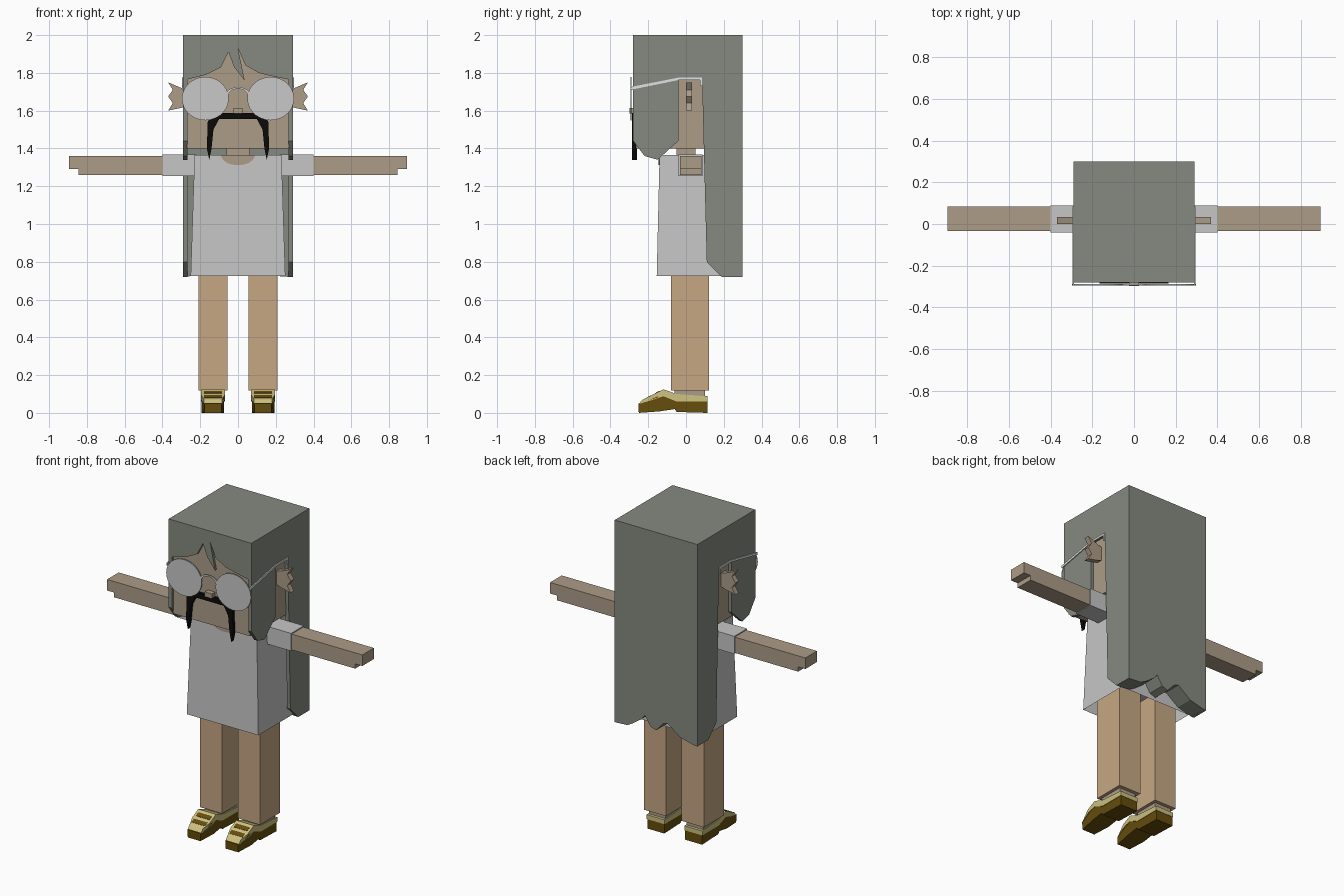
import bpy, bmesh, math

cube = bpy.data.objects.get("Cube")
if cube:
    bpy.data.objects.remove(cube, do_unlink=True)


def material(name, code):
    srgb = [int(code[i:i + 2], 16) / 255 for i in (0, 2, 4)]
    rgba = [c / 12.92 if c < 0.04 else ((c + 0.055) / 1.055) ** 2.4 for c in srgb] + [1]
    m = bpy.data.materials.new(name)
    m.use_nodes = True
    m.diffuse_color = rgba
    bsdf = m.node_tree.nodes["Principled BSDF"]
    bsdf.inputs["Base Color"].default_value = rgba
    bsdf.inputs["Roughness"].default_value = 0.9
    return m


HAIR = material("grey_hair", "868A80")
SKIN = material("skin", "AC9C87")
LEG = material("leg_tan", "C6A784")
CLOTH = material("pale_cloth", "C6C6C6")
LENS = material("lens_grey", "C8C8C8")
WIRE = material("wire_white", "E2E2E2")
BLACK = material("moustache_black", "0A0A0A")
SOLE = material("shoe_brown", "664D0C")
TRIM = material("shoe_cream", "CBC080")


def prism(name, pts, axis, lo, hi, mat, edit=None):
    """Extrude a profile along x (y, z points) or y (x, z points)."""
    bm = bmesh.new()
    place = (lambda a, b, d: (d, a, b)) if axis == "x" else (lambda a, b, d: (a, d, b))
    face = bm.faces.new([bm.verts.new(place(a, b, lo)) for a, b in pts])
    ext = bmesh.ops.extrude_face_region(bm, geom=[face])
    new = [v for v in ext["geom"] if isinstance(v, bmesh.types.BMVert)]
    shift = (hi - lo, 0, 0) if axis == "x" else (0, hi - lo, 0)
    bmesh.ops.translate(bm, verts=new, vec=shift)
    if not any(f.normal.dot(shift) < 0 and len(f.verts) == len(pts) for f in bm.faces):
        bm.faces.ensure_lookup_table()
    if edit:
        edit(bm)
    bmesh.ops.recalc_face_normals(bm, faces=bm.faces)
    mesh = bpy.data.meshes.new(name)
    bm.to_mesh(mesh)
    bm.free()
    mesh.materials.append(mat)
    ob = bpy.data.objects.new(name, mesh)
    bpy.context.collection.objects.link(ob)
    return ob


def box(name, x, y, z, mat, edit=None):
    pts = [(y[0], z[0]), (y[1], z[0]), (y[1], z[1]), (y[0], z[1])]
    return prism(name, pts, "x", x[0], x[1], mat, edit)


def pair(name, pts, axis, lo, hi, mat, edit=None):
    """Left part on +x and its mirror on -x."""
    for side, s in (("left", 1), ("right", -1)):
        if axis == "x":
            prism(f"{side}_{name}", pts, "x", s * lo, s * hi, mat, edit)
        else:
            prism(f"{side}_{name}", [(s * a, b) for a, b in pts], "y", lo, hi, mat, edit)


def rect(a, b, c, d):
    return [(a, c), (b, c), (b, d), (a, d)]


def ellipse(cx, cz, rx, rz, n=28, start=0, sweep=2 * math.pi, closed=True):
    steps = n if closed else n - 1
    return [(cx + rx * math.cos(start + sweep * i / steps),
             cz + rz * math.sin(start + sweep * i / steps)) for i in range(n)]


# Head, neck and nose
box("head", (-.27, .27), (-.265, .19), (1.4, 1.96), SKIN)
box("neck", (-.06, .06), (-.05, .05), (1.34, 1.42), SKIN)
box("nose", (-.025, .025), (-.298, -.26), (1.585, 1.615), SKIN)

# Hair: crown, fringe, side panels and long back
box("hair_crown", (-.27, .27), (-.28, .3), (1.95, 2), HAIR)
fringe = [(-.27, 2), (-.27, 1.765), (-.17, 1.79), (-.09, 1.83), (-.05, 1.91), (-.02, 1.83),
          (.035, 1.76), (0, 1.93), (.04, 1.84), (.11, 1.8), (.17, 1.785), (.27, 1.765), (.27, 2)]
prism("hair_fringe", fringe, "y", -.28, -.262, HAIR)
side_hair = [(-.28, 2), (-.28, 1.44), (-.22, 1.36), (-.15, 1.34), (-.04, 1.44), (-.04, 1.77),
             (.085, 1.77), (.11, .8), (.19, .72), (.3, .72), (.3, 2)]
pair("side_hair", side_hair, "x", .268, .29, HAIR)
back_hair = [(-.27, 2), (-.27, .72), (-.17, .745), (-.08, .81), (-.05, .8), (0, .745), (.04, .76),
             (.078, .82), (.1, .79), (.156, .75), (.2, .725), (.27, .72), (.27, 2)]
prism("back_hair", back_hair, "y", .19, .3, HAIR)

# Spiky ears
ear = [(.26, 1.71), (.3, 1.72), (.37, 1.75), (.345, 1.71), (.37, 1.675), (.345, 1.64),
       (.37, 1.6), (.3, 1.615), (.26, 1.63)]
pair("ear", ear, "y", 0, .033, SKIN)

# Moustache
half = [(.1, 1.588), (.16, 1.545), (.165, 1.4), (.152, 1.34), (.14, 1.4), (.13, 1.5), (.1, 1.555)]
prism("moustache", half + [(-a, b) for a, b in reversed(half)], "y", -.285, -.26, BLACK)

# Glasses
pair("lens", ellipse(.173, 1.664, .124, .115), "y", -.295, -.288, LENS)
temple = [(-.295, 1.71), (-.04, 1.762), (.075, 1.762), (.075, 1.73), (.085, 1.73), (.085, 1.775),
          (-.04, 1.775), (-.295, 1.725)]
pair("temple", temple, "x", .288, .296, WIRE)
arch = ellipse(0, 1.69, .06, .035, 8, 0, math.pi, False)
prism("bridge", arch + [(a * .85, b - .008) for a, b in reversed(arch)], "y", -.295, -.288, WIRE)


# Dress, widening to a hollow hem
def shape_dress(bm):
    for v in bm.verts:
        if v.co.z < 1:
            v.co.x *= 1.09
            v.co.y += -.015 if v.co.y < 0 else .02
    hem = min(bm.faces, key=lambda f: f.calc_center_median().z)
    bmesh.ops.inset_region(bm, faces=[hem], thickness=.012)
    bmesh.ops.translate(bm, verts=hem.verts, vec=(0, 0, .1))


box("dress", (-.23, .23), (-.14, .17), (.725, 1.365), CLOTH, shape_dress)
neckline = ellipse(0, 1.366, .09, .055, 12, math.pi, math.pi, False)
prism("neckline", neckline, "y", -.145, -.139, SKIN)

# Sleeves and arms with stepped fingertips
pair("sleeve", rect(.22, .4, 1.255, 1.367), "y", -.04, .088, CLOTH)
arm = [(.39, 1.26), (.845, 1.26), (.845, 1.29), (.895, 1.29), (.895, 1.36), (.39, 1.36)]
pair("arm", arm, "y", -.033, .083, SKIN)

# Legs and ankles
pair("leg", rect(-.08, .122, .118, .84), "x", .055, .21, LEG)
pair("ankle", rect(-.06, .1, .07, .12), "x", .075, .19, SKIN)


# Shoes with tapered toes
def taper(bm):
    mid = sum(v.co.x for v in bm.verts) / len(bm.verts)
    for v in bm.verts:
        if v.co.y < -.22:
            v.co.x = mid + (v.co.x - mid) * .75


lower = [(-.25, 0), (-.252, .05), (-.18, .075), (-.12, .1), (-.05, .06), (.113, .06), (.113, 0),
         (-.05, .005), (-.06, .02), (-.14, .008)]
pair("shoe_sole", lower, "x", .073, .192, SOLE, taper)
upper = [(-.25, .047), (-.23, .07), (-.18, .095), (-.12, .125), (-.05, .1), (.115, .088),
         (.115, .06), (-.05, .06), (-.12, .088), (-.18, .068)]
pair("shoe_upper", upper, "x", .07, .195, TRIM, taper)
for i, y in enumerate((-.21, -.165)):
    z = .082 if i == 0 else .105
    lace = [(y, z - .01), (y + .025, z + .003), (y + .025, z + .012), (y, z - .001)]
    pair(f"shoe_lace_{i + 1}", lace, "x", .085, .18, SOLE)
